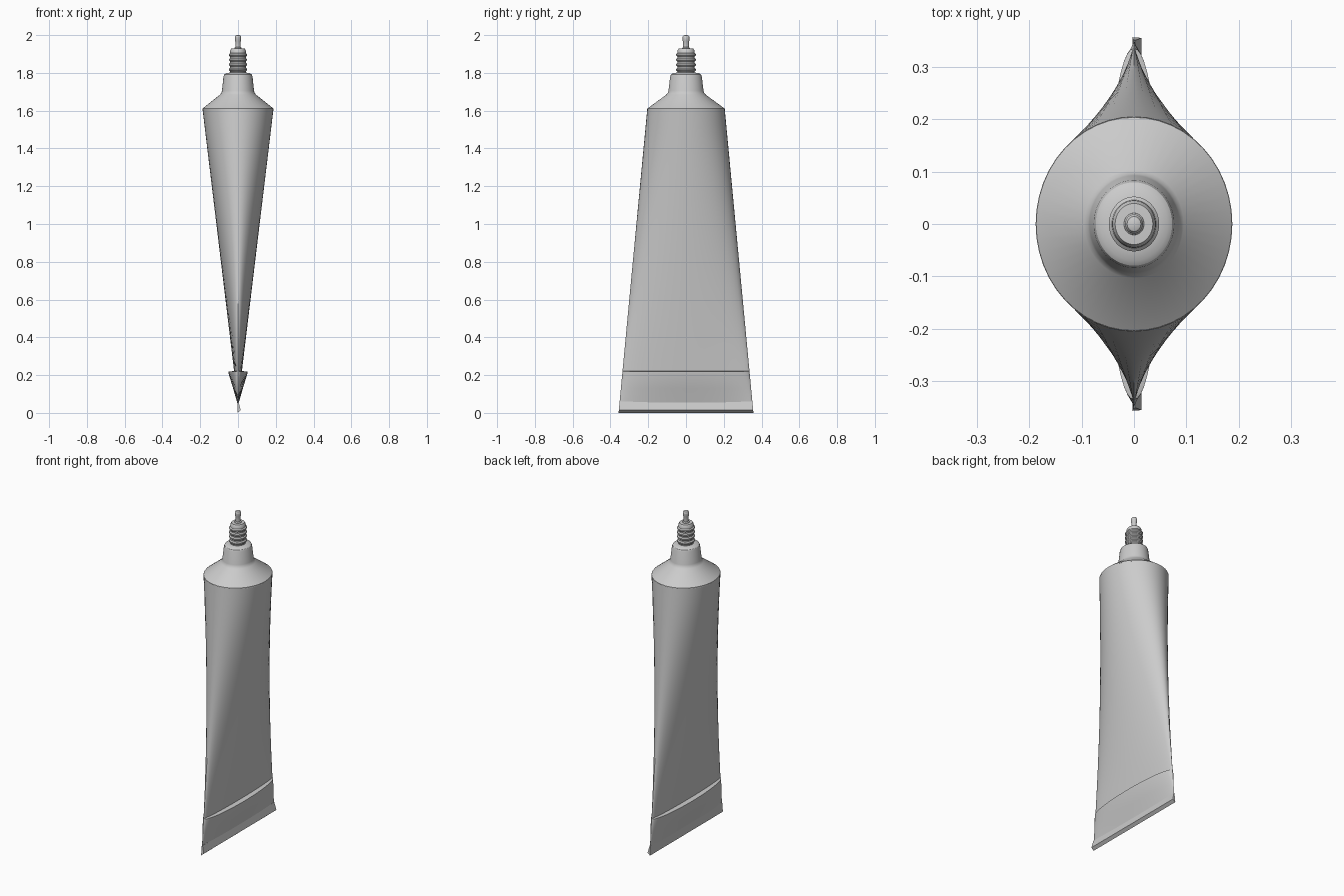
import bpy, bmesh, math

if "Cube" in bpy.data.objects:
    bpy.data.objects.remove(bpy.data.objects["Cube"])

N = 48
YS = 1.09  # the round parts are slightly wider in y


def finish(name, bm, angle=30):
    bmesh.ops.recalc_face_normals(bm, faces=bm.faces[:])
    me = bpy.data.meshes.new(name)
    bm.to_mesh(me)
    bm.free()
    ob = bpy.data.objects.new(name, me)
    bpy.context.collection.objects.link(ob)
    bpy.ops.object.select_all(action='DESELECT')
    ob.select_set(True)
    bpy.context.view_layer.objects.active = ob
    bpy.ops.object.shade_smooth_by_angle(angle=math.radians(angle))
    return ob


def loft(name, rings, cap_start=True, cap_end=True):
    """Skin elliptical rings given as (z, rx, ry)."""
    bm = bmesh.new()
    loops = []
    for z, rx, ry in rings:
        loops.append([bm.verts.new((rx * math.cos(2 * math.pi * i / N),
                                    ry * math.sin(2 * math.pi * i / N), z))
                      for i in range(N)])
    for a, b in zip(loops, loops[1:]):
        for i in range(N):
            j = (i + 1) % N
            bm.faces.new((a[i], a[j], b[j], b[i]))
    if cap_start:
        bm.faces.new(loops[0])
    if cap_end:
        bm.faces.new(loops[-1])
    return finish(name, bm)


def turned(name, profile):
    return loft(name, [(z, r, r * YS) for r, z in profile])


def half_width(z):
    return 0.357 - 0.152 * z / 1.61


# squeezed body, round at the shoulder and flat at the fold
STEPS = 16
body = []
for k in range(STEPS + 1):
    t = k / STEPS
    z = 0.215 + (1.61 - 0.215) * t
    body.append((z, 0.02 + 0.168 * t, half_width(z)))
loft("tube_body", body)

# folded crimp at the closed end
crimp = [(0.222, 0.02, half_width(0.222)), (0.218, 0.05, half_width(0.218)),
         (0.205, 0.049, half_width(0.205)), (0.13, 0.026, half_width(0.13)),
         (0.05, 0.003, half_width(0.05))]
loft("crimp_fold", crimp)

# thin end seam
bm = bmesh.new()
section = [(-0.002, 0.06), (0.003, 0.06), (0.014, 0.014), (-0.003, 0.0)]
ends = [[bm.verts.new((x, s * half_width(z), z)) for x, z in section] for s in (-1, 1)]
for i in range(4):
    j = (i + 1) % 4
    bm.faces.new((ends[0][i], ends[0][j], ends[1][j], ends[1][i]))
for e in ends:
    bm.faces.new(e)
finish("end_seam", bm)

# shoulder cone and collar
turned("shoulder", [(0.188, 1.605), (0.187, 1.612), (0.095, 1.685), (0.088, 1.695),
                    (0.085, 1.705), (0.077, 1.78), (0.073, 1.791), (0.064, 1.798),
                    (0.04, 1.802)])

# threaded neck
thread = [(0.042, 1.79)]
for k in range(4):
    z = 1.808 + k * 0.026
    thread += [(0.042, z), (0.048, z + 0.006), (0.048, z + 0.013), (0.042, z + 0.019)]
thread += [(0.041, 1.918), (0.036, 1.928), (0.02, 1.929)]
turned("threaded_neck", thread)

# nozzle tip
turned("nozzle_tip", [(0.02, 1.92), (0.019, 1.932), (0.014, 1.937), (0.014, 1.965),
                      (0.017, 1.972), (0.017, 1.99), (0.013, 1.997), (0.006, 2.0)])
